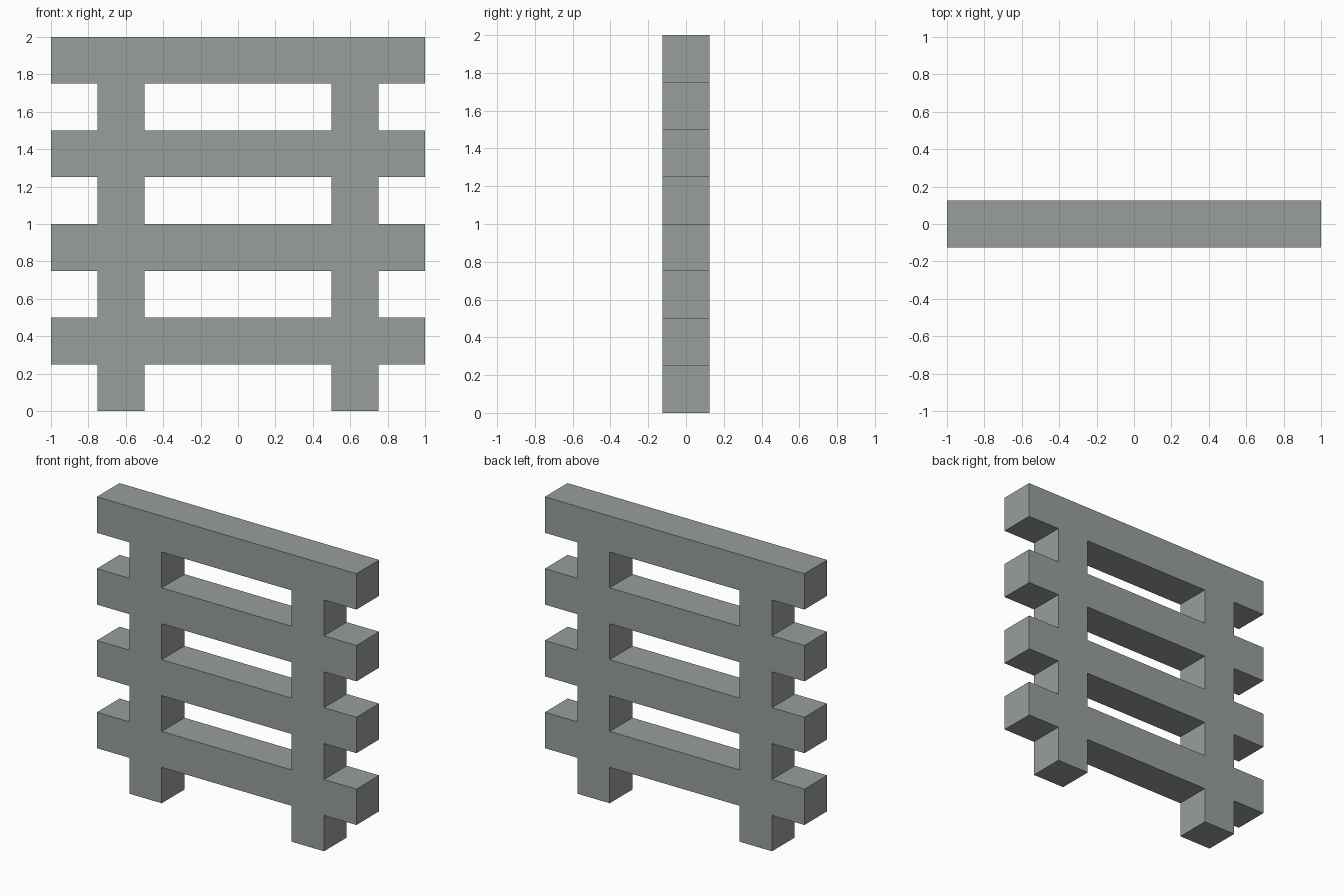
import bpy, bmesh

if "Cube" in bpy.data.objects:
    bpy.data.objects.remove(bpy.data.objects["Cube"])

DEPTH = 0.25
X_EDGES = [-1.0, -0.75, -0.5, 0.5, 0.75, 1.0]   # column limits
POST_COLUMNS = (1, 3)
ROWS, STEP = 8, 0.25                            # odd rows are rails

bm = bmesh.new()

# Front outline of the fence: posts and rails as one joined surface
for row in range(ROWS):
    for col in range(len(X_EDGES) - 1):
        if row % 2 == 1 or col in POST_COLUMNS:
            x0, x1 = X_EDGES[col], X_EDGES[col + 1]
            z0, z1 = row * STEP, (row + 1) * STEP
            bm.faces.new([bm.verts.new((x, -DEPTH / 2, z))
                          for x, z in ((x0, z0), (x1, z0), (x1, z1), (x0, z1))])
bmesh.ops.remove_doubles(bm, verts=bm.verts[:], dist=0.001)

# Thickness of the panel
ext = bmesh.ops.extrude_face_region(bm, geom=bm.faces[:], use_keep_orig=True)
bmesh.ops.translate(bm, vec=(0, DEPTH, 0),
                    verts=[g for g in ext["geom"] if isinstance(g, bmesh.types.BMVert)])
bmesh.ops.recalc_face_normals(bm, faces=bm.faces[:])

mesh = bpy.data.meshes.new("fence_panel")
bm.to_mesh(mesh)
bm.free()

# Single grey colour
grey = bpy.data.materials.new("weathered_grey")
grey.diffuse_color = (0.315, 0.345, 0.337, 1.0)
grey.use_nodes = True
grey.node_tree.nodes["Principled BSDF"].inputs["Base Color"].default_value = grey.diffuse_color
mesh.materials.append(grey)

fence = bpy.data.objects.new("fence_panel", mesh)
bpy.context.collection.objects.link(fence)
